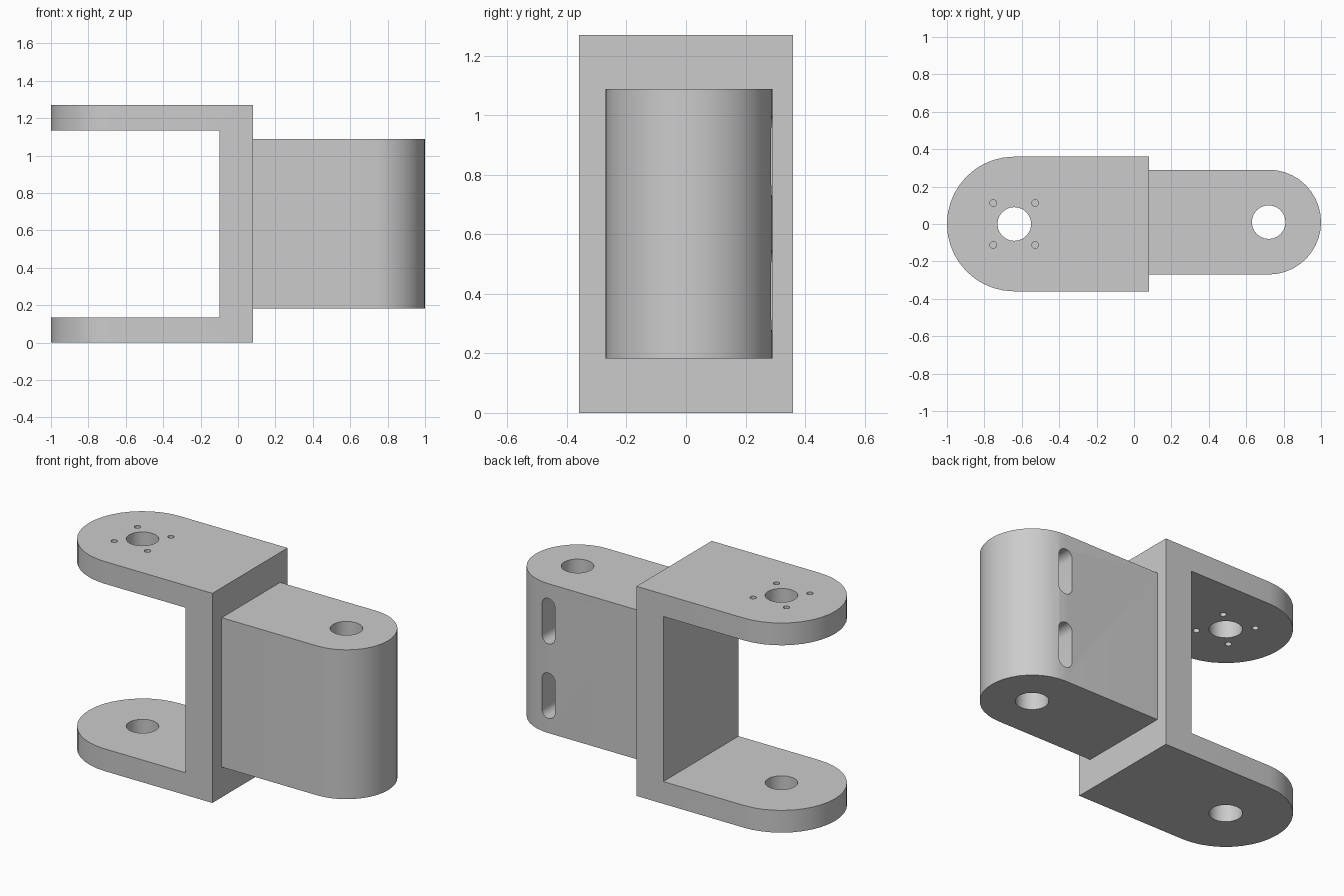
import bpy, bmesh
from math import cos, sin, pi
from mathutils import Vector

cube = bpy.data.objects.get("Cube")
if cube:
    bpy.data.objects.remove(cube, do_unlink=True)

GREY = (0.6, 0.6, 0.6, 1)
grey = bpy.data.materials.new("plain grey")
grey.use_nodes = True
grey.diffuse_color = GREY
grey.node_tree.nodes["Principled BSDF"].inputs["Base Color"].default_value = GREY


def arc(cx, cy, r, start, end, steps):
    return [(cx + r * cos(start + (end - start) * i / steps),
             cy + r * sin(start + (end - start) * i / steps)) for i in range(steps + 1)]


def prism(name, points, sweep):
    """Extrude a closed outline of 3D points along a sweep vector."""
    bm = bmesh.new()
    face = bm.faces.new([bm.verts.new(p) for p in points])
    ext = bmesh.ops.extrude_face_region(bm, geom=[face])
    moved = [v for v in ext["geom"] if isinstance(v, bmesh.types.BMVert)]
    bmesh.ops.translate(bm, verts=moved, vec=Vector(sweep))
    bmesh.ops.recalc_face_normals(bm, faces=bm.faces)
    mesh = bpy.data.meshes.new(name)
    bm.to_mesh(mesh)
    bm.free()
    mesh.materials.append(grey)
    obj = bpy.data.objects.new(name, mesh)
    bpy.context.collection.objects.link(obj)
    return obj


def upright(name, outline, z0, z1):
    return prism(name, [(x, y, z0) for x, y in outline], (0, 0, z1 - z0))


def hole(x, y, r, z0, z1, sides=24):
    return upright("hole_cutter", arc(x, y, r, 0, 2 * pi, sides)[:-1], z0, z1)


def carve(obj, cutters):
    """Subtract each cutter, apply the cut and discard the cutter."""
    bpy.ops.object.select_all(action="DESELECT")
    bpy.context.view_layer.objects.active = obj
    obj.select_set(True)
    for cutter in cutters:
        cutter.hide_render = True
        mod = obj.modifiers.new("cut", "BOOLEAN")
        mod.operation, mod.solver, mod.object = "DIFFERENCE", "EXACT", cutter
        bpy.ops.object.modifier_apply(modifier=mod.name)
        bpy.data.objects.remove(cutter, do_unlink=True)
    bpy.ops.object.shade_smooth_by_angle(angle=pi / 6)


HEIGHT, ARM = 1.27, 0.135
MID = HEIGHT / 2

# Yoke: round-ended body with a wide gap between two arms
PIVOT, HALF, BACK = -0.64, 0.36, 0.08
yoke = upright("yoke", [(BACK, -HALF), (BACK, HALF)]
               + arc(PIVOT, 0, HALF, pi / 2, 3 * pi / 2, 20), 0, HEIGHT)
gap = upright("gap_cutter", [(-2, -1), (-0.1, -1), (-0.1, 1), (-2, 1)], ARM, HEIGHT - ARM)
screw_holes = [hole(PIVOT + sx * 0.112, sx * sy * 0.112, 0.018, 1, 2, 16)
               for sx in (-1, 1) for sy in (-1, 1)]
carve(yoke, [gap, hole(PIVOT, 0, 0.09, -1, 2)] + screw_holes)

# Tongue: round-ended block with a pin bore and two slots on its back side
PIN, OFF, R = 0.72, 0.01, 0.28
tongue = upright("tongue", [(BACK, OFF + R), (BACK, OFF - R)]
                 + arc(PIN, OFF, R, -pi / 2, pi / 2, 20), 0.183, 1.088)


def slot(z):
    r, half = 0.045, 0.093
    outline = (arc(PIN, z + half, r, 0, pi, 10) + arc(PIN, z - half, r, pi, 2 * pi, 10))
    return prism("slot_cutter", [(x, OFF, zz) for x, zz in outline], (0, 1, 0))


carve(tongue, [hole(PIN, OFF, 0.09, -1, 2)] + [slot(MID + s * 0.226) for s in (-1, 1)])
